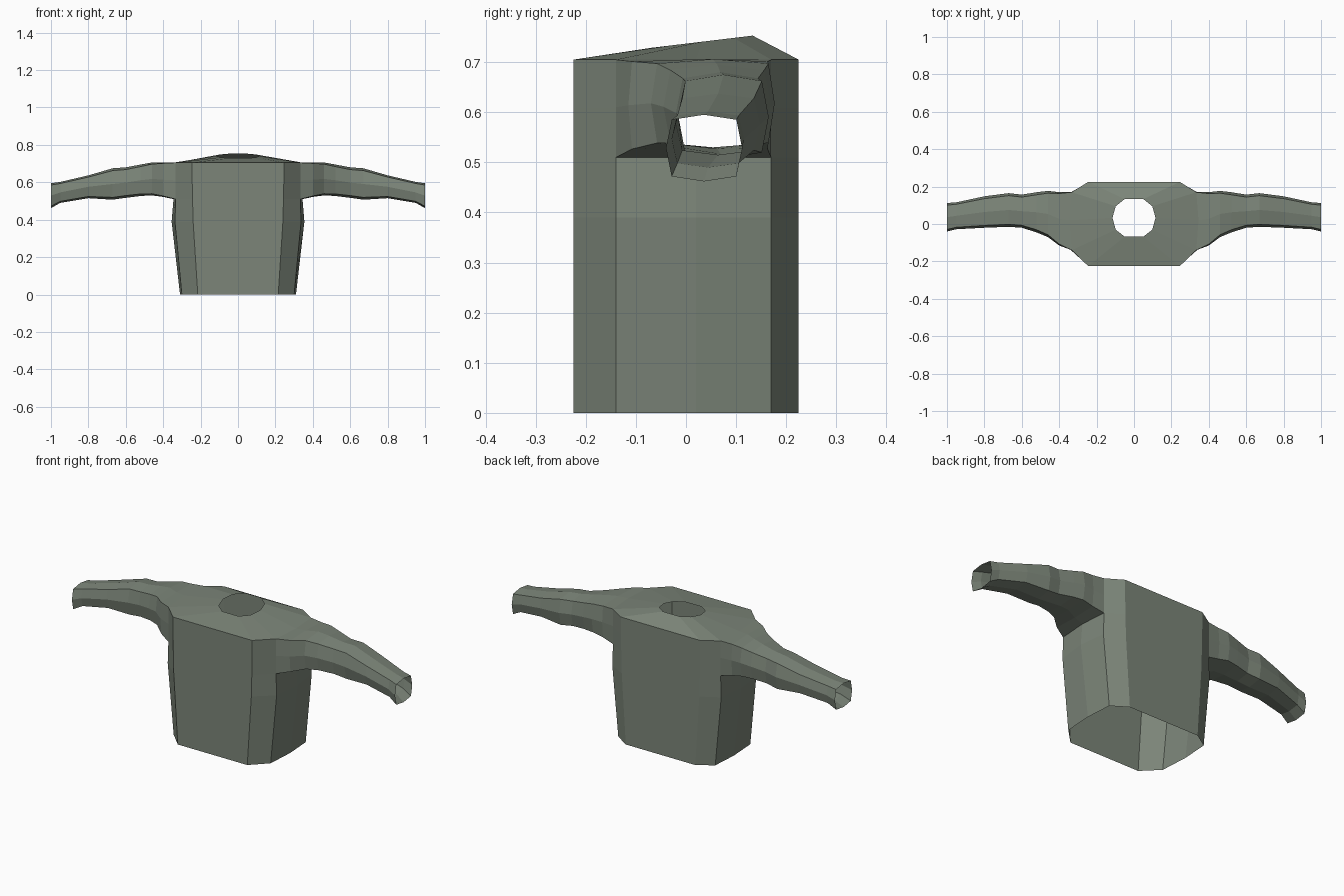
import bpy
import bmesh

cube = bpy.data.objects.get("Cube")
if cube:
    bpy.data.objects.remove(cube, do_unlink=True)

cloth = bpy.data.materials.new("grey_green_cloth")
cloth.use_nodes = True
cloth.diffuse_color = (0.2, 0.235, 0.19, 1)
cloth.node_tree.nodes["Principled BSDF"].inputs["Base Color"].default_value = cloth.diffuse_color


def loft(name, rings, skip=lambda level, i: False):
    """Join closed rings of points into an open shell of flat quads."""
    bm = bmesh.new()
    loops = [[bm.verts.new(p) for p in ring] for ring in rings]
    n = len(loops[0])
    for level, (a, b) in enumerate(zip(loops, loops[1:])):
        for i in range(n):
            if not skip(level, i):
                j = (i + 1) % n
                bm.faces.new((a[i], a[j], b[j], b[i]))
    mesh = bpy.data.meshes.new(name)
    bm.to_mesh(mesh)
    bm.free()
    mesh.materials.append(cloth)
    obj = bpy.data.objects.new(name, mesh)
    bpy.context.collection.objects.link(obj)
    return obj


# Ten-sided ring: front edge, left side, back edge, right side
SIDE_Y = (-0.225, -0.14, 0.02, 0.17, 0.225)


def torso_ring(z, flat, corner, mid):
    left = list(zip((flat, corner, mid, corner, flat), SIDE_Y))
    ring = left + [(-x, y) for x, y in reversed(left)]
    return [(x, y, z) for x, y in ring]


# Neck opening, higher at the back
half_neck = [(0.05, -0.068), (0.098, -0.03), (0.115, 0.033), (0.098, 0.095), (0.05, 0.133)]
neck = [(x, y, 0.737 + 0.12 * y)
        for x, y in half_neck + [(-x, y) for x, y in reversed(half_neck)]]

# Torso with open hem, armholes and neck
rings = [torso_ring(0, 0.215, 0.3, 0.31),
         torso_ring(0.39, 0.24, 0.337, 0.355),
         torso_ring(0.51, 0.243, 0.333, 0.345),
         torso_ring(0.61, 0.245, 0.333, 0.345),
         torso_ring(0.705, 0.245, 0.333, 0.345),
         neck]
loft("sweater_body", rings, lambda level, i: level in (2, 3) and i in (1, 2, 6, 7))

# Sleeve sections: x, front y, back y, bottom z, top z, corner fullness
SECTIONS = [(0.40, -0.115, 0.17, 0.522, 0.706, 0.95),
            (0.46, -0.07, 0.177, 0.53, 0.706, 0.9),
            (0.52, -0.045, 0.17, 0.527, 0.695, 0.87),
            (0.60, -0.02, 0.157, 0.517, 0.68, 0.85),
            (0.67, -0.015, 0.165, 0.507, 0.675, 0.85),
            (0.80, -0.02, 0.148, 0.515, 0.637, 0.85),
            (0.95, -0.028, 0.116, 0.49, 0.602, 0.85),
            (1.00, -0.04, 0.112, 0.462, 0.595, 0.85)]
AROUND = [(-1, -1), (0, -1), (1, -1), (1, 0), (1, 1), (0, 1), (-1, 1), (-1, 0)]


def sleeve_ring(side, x, y0, y1, z0, z1, full):
    cy, cz, ry, rz = (y0 + y1) / 2, (z0 + z1) / 2, (y1 - y0) / 2, (z1 - z0) / 2
    return [(side * x, cy + ry * u * (full if v else 1), cz + rz * v * (full if u else 1))
            for u, v in AROUND]


# Sleeves start on the armhole and stay open at the cuff
for name, side in (("left_sleeve", 1), ("right_sleeve", -1)):
    armhole = [(side * (0.333 if u else 0.345), (-0.14, 0.02, 0.17)[u + 1],
                (0.51, 0.61, 0.705)[v + 1]) for u, v in AROUND]
    ring_list = [armhole] + [sleeve_ring(side, *s) for s in SECTIONS]
    if side < 0:
        ring_list = [list(reversed(r)) for r in ring_list]
    loft(name, ring_list)
